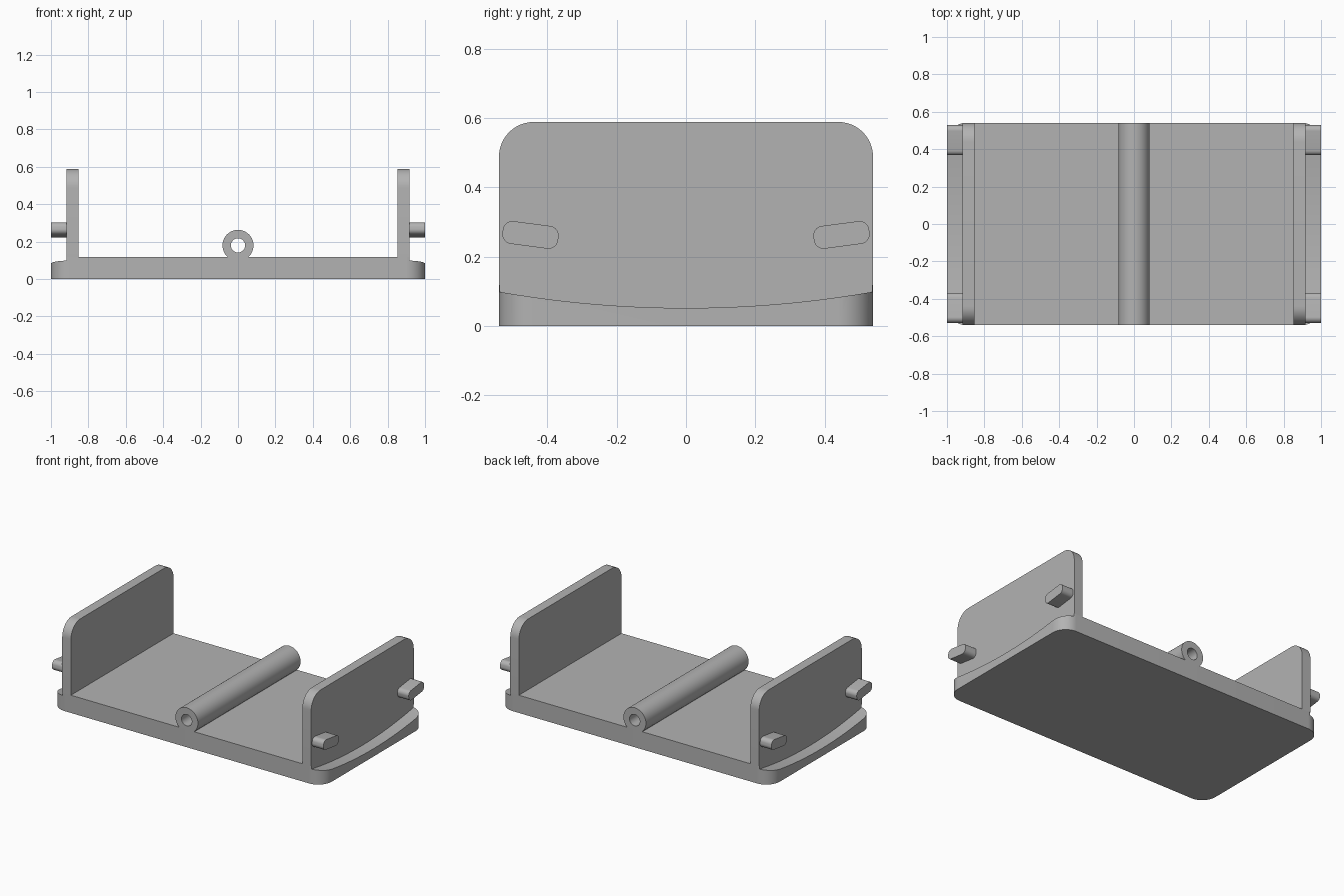
import bpy, bmesh
from math import sin, cos, radians, sqrt
from mathutils import Vector, Matrix

if "Cube" in bpy.data.objects:
    bpy.data.objects.remove(bpy.data.objects["Cube"])

grey = bpy.data.materials.new("plain grey")
grey.use_nodes = True
grey.diffuse_color = (0.45, 0.45, 0.45, 1)
grey.node_tree.nodes["Principled BSDF"].inputs["Base Color"].default_value = grey.diffuse_color

HALF_Y = 0.54
FLOOR = 0.118
WALL_IN, WALL_OUT = 0.853, 0.917


def arc(cx, cy, r, start, end, steps=12):
    angles = [radians(start + (end - start) * i / steps) for i in range(steps + 1)]
    return [(cx + r * cos(a), cy + r * sin(a)) for a in angles]


def rounded(w, h, radii):
    """Rectangle outline centred on the origin; radii run from upper right, anticlockwise."""
    pts = []
    for i, (sx, sy) in enumerate([(1, 1), (-1, 1), (-1, -1), (1, -1)]):
        r = radii[i]
        if r:
            pts += arc(sx * (w / 2 - r), sy * (h / 2 - r), r, 90 * i, 90 * i + 90)
        else:
            pts.append((sx * w / 2, sy * h / 2))
    return pts


def prism(name, outline, axis, start, end):
    """Extrude a flat outline along the chosen axis."""
    place = {"x": lambda u, v: (start, u, v),
             "y": lambda u, v: (u, start, v),
             "z": lambda u, v: (u, v, start)}[axis]
    bm = bmesh.new()
    face = bm.faces.new([bm.verts.new(place(u, v)) for u, v in outline])
    moved = bmesh.ops.extrude_face_region(bm, geom=[face])["geom"]
    step = Vector([(end - start) * (axis == a) for a in "xyz"])
    bmesh.ops.translate(bm, vec=step, verts=[g for g in moved if isinstance(g, bmesh.types.BMVert)])
    bmesh.ops.recalc_face_normals(bm, faces=bm.faces)
    mesh = bpy.data.meshes.new(name)
    bm.to_mesh(mesh)
    bm.free()
    mesh.materials.append(grey)
    obj = bpy.data.objects.new(name, mesh)
    bpy.context.collection.objects.link(obj)
    return obj


def activate(obj):
    bpy.ops.object.select_all(action="DESELECT")
    obj.select_set(True)
    bpy.context.view_layer.objects.active = obj


def cut(obj, cutter):
    cutter.hide_render = True
    mod = obj.modifiers.new("cut", "BOOLEAN")
    mod.operation, mod.solver, mod.object = "DIFFERENCE", "EXACT", cutter
    activate(obj)
    bpy.ops.object.modifier_apply(modifier=mod.name)
    bpy.data.objects.remove(cutter)


# Base plate with rounded corners and a dished ledge at each end
base = prism("base_plate", rounded(2, 2 * HALF_Y, [0.1] * 4), "z", 0, FLOOR)
dip, rise = 0.052, 0.047
R = (HALF_Y ** 2 + rise ** 2) / (2 * rise)
dish = []
for i in range(33):
    y = (i / 16 - 1) * (HALF_Y + 0.02)
    dish.append((y, dip + R - sqrt(R * R - y * y)))
dish += [(0.6, 0.3), (-0.6, 0.3)]
for side in (-1, 1):
    cut(base, prism("ledge_cutter", dish, "x", side * WALL_OUT, side * 1.1))

# Hollow hinge tube standing on a narrow foot
outer = arc(0, 0.18, 0.083, -47, 227, 48)
foot = [(outer[-1][0], FLOOR), (outer[0][0], FLOOR)]
tube = prism("hinge_tube", outer + foot, "y", -HALF_Y, HALF_Y)
cut(tube, prism("hole_cutter", arc(0, 0.18, 0.038, 0, 352.5, 47), "y", -0.6, 0.6))

parts = [base, tube]

# End walls and their tilted pegs
wall_height = 0.589 - FLOOR
wall_outline = [(y, z + FLOOR + wall_height / 2)
                for y, z in rounded(2 * HALF_Y, wall_height, [0.1, 0.1, 0, 0])]
for side, label in ((1, "left"), (-1, "right")):
    parts.append(prism(label + "_wall", wall_outline, "x", side * WALL_IN, side * WALL_OUT))
    for end, where in ((-1, "front"), (1, "back")):
        tilt = Matrix.Rotation(radians(7.5 * end), 2)
        peg = []
        for point in rounded(0.162, 0.066, [0.028] * 4):
            p = tilt @ Vector(point)
            peg.append((p.x + end * 0.449, p.y + 0.263))
        parts.append(prism(f"{label}_{where}_peg", peg, "x", side * WALL_OUT, side))

for part in parts:
    activate(part)
    bpy.ops.object.shade_smooth_by_angle(angle=radians(30))
